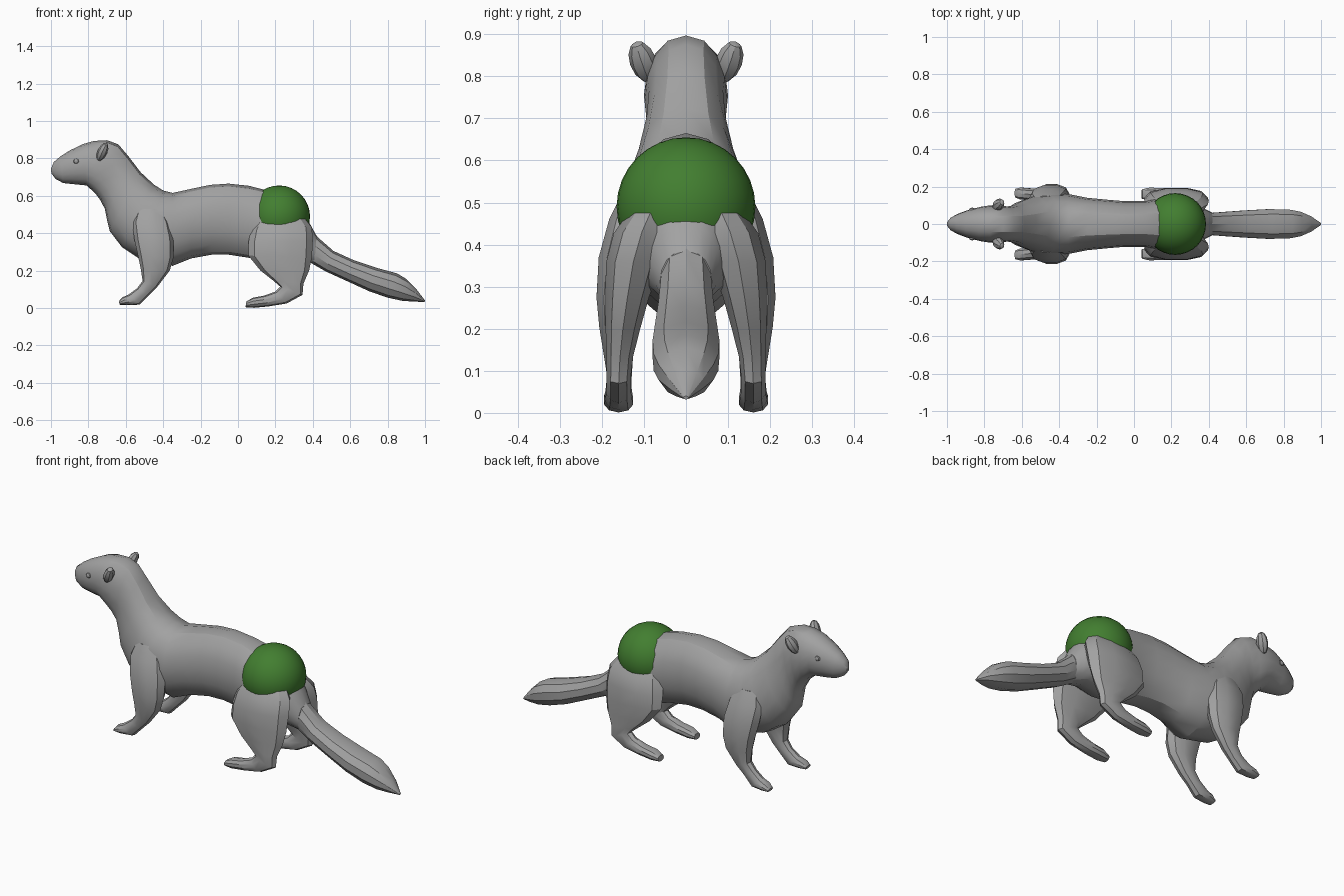
import bpy, bmesh, math
from mathutils import Vector


def material(name, rgb):
    m = bpy.data.materials.new(name)
    m.diffuse_color = (*rgb, 1)
    return m


GREY = material("grey fur", (0.36, 0.36, 0.36))
GREEN = material("green ball", (0.055, 0.21, 0.03))


def finish(obj, mat, angle=30):
    obj.data.materials.append(mat)
    bpy.ops.object.select_all(action='DESELECT')
    obj.select_set(True)
    bpy.context.view_layer.objects.active = obj
    bpy.ops.object.shade_smooth_by_angle(angle=math.radians(angle))


def loft(name, rings, sides, mirrored=False):
    """Skin oval rings: (x1, z1, x2, z2, y centre, half width), 1 and 2 being opposite edges."""
    bm = bmesh.new()
    loops = []
    for x1, z1, x2, z2, yc, w in rings:
        a, b = Vector((x1, yc, z1)), Vector((x2, yc, z2))
        mid, half = (a + b) / 2, (a - b) / 2
        loop = []
        for i in range(sides):
            t = 2 * math.pi * i / sides
            s = math.sin(t)
            side = math.copysign(abs(s) ** 0.85, s) * w
            loop.append(bm.verts.new(mid + half * math.cos(t) + Vector((0, side, 0))))
        loops.append(loop)
    for p, q in zip(loops, loops[1:]):
        for i in range(sides):
            j = (i + 1) % sides
            bm.faces.new((p[i], p[j], q[j], q[i]))
    bm.faces.new(loops[0][::-1])
    bm.faces.new(loops[-1])
    bmesh.ops.recalc_face_normals(bm, faces=bm.faces)
    me = bpy.data.meshes.new(name)
    bm.to_mesh(me)
    bm.free()
    obj = bpy.data.objects.new(name, me)
    bpy.context.collection.objects.link(obj)
    if mirrored:
        mirror(obj)
    finish(obj, GREY)
    return obj


def mirror(obj):
    mod = obj.modifiers.new("mirror", 'MIRROR')
    mod.use_axis = (False, True, False)
    mod.use_clip = False


def ellipsoid(name, loc, scale, rot, mat, segs, rings, mirrored=False):
    bpy.ops.mesh.primitive_uv_sphere_add(segments=segs, ring_count=rings, radius=1)
    obj = bpy.context.object
    obj.name = name
    obj.scale, obj.rotation_euler, obj.location = scale, rot, loc
    bpy.ops.object.transform_apply(location=True, rotation=True, scale=True)
    if mirrored:
        mirror(obj)
    finish(obj, mat)
    return obj


# Head, neck and trunk: top edge, bottom edge, half width
body = [
    (-1.0, .745, -.998, .72, .010), (-.985, .78, -.975, .69, .034),
    (-.95, .81, -.935, .668, .054), (-.90, .842, -.88, .662, .074),
    (-.83, .876, -.81, .655, .092), (-.77, .893, -.765, .615, .100),
    (-.70, .897, -.735, .575, .098), (-.64, .875, -.712, .53, .094),
    (-.585, .81, -.70, .47, .100), (-.52, .725, -.685, .41, .120),
    (-.45, .66, -.62, .325, .148), (-.40, .628, -.53, .265, .165),
    (-.35, .615, -.35, .225, .160), (-.25, .637, -.25, .265, .140),
    (-.15, .658, -.14, .285, .130), (-.05, .665, -.05, .285, .122),
    (.06, .653, .06, .268, .122), (.13, .635, .13, .25, .134),
    (.22, .60, .22, .245, .140), (.32, .535, .32, .26, .115),
    (.385, .45, .375, .245, .080), (.42, .385, .41, .235, .062),
]
loft("body", [(a, b, c, d, 0, w) for a, b, c, d, w in body], 16)

# Tail sweeping down to a flattened tip
tail = [
    (.36, .46, .34, .27, .055), (.43, .375, .40, .235, .062),
    (.51, .305, .47, .195, .068), (.62, .255, .58, .145, .076),
    (.74, .215, .70, .09, .083), (.85, .185, .80, .055, .080),
    (.90, .155, .88, .038, .068), (.95, .105, .945, .034, .042),
    (1.0, .04, .998, .032, .006),
]
loft("tail", [(a, b, c, d, 0, w) for a, b, c, d, w in tail], 10)

# Front legs from shoulder to toes: front edge, rear edge, side position, half width
front_leg = [
    (-.54, .53, -.40, .53, .115, .035), (-.565, .46, -.365, .46, .130, .055),
    (-.555, .37, -.345, .37, .148, .062), (-.535, .28, -.345, .27, .160, .055),
    (-.52, .21, -.365, .20, .163, .045), (-.51, .145, -.43, .115, .160, .035),
    (-.54, .105, -.475, .07, .158, .030), (-.585, .072, -.525, .018, .160, .032),
    (-.62, .056, -.59, .015, .163, .033), (-.638, .035, -.632, .017, .165, .024),
]
loft("front_leg", front_leg, 10, True)

# Hind legs from thigh to long flat foot
hind_leg = [
    (.10, .475, .36, .475, .085, .055), (.07, .42, .395, .43, .105, .070),
    (.055, .35, .40, .36, .125, .068), (.055, .28, .395, .27, .140, .054),
    (.12, .20, .38, .20, .150, .043), (.19, .145, .35, .13, .157, .033),
    (.225, .115, .345, .07, .160, .030), (.20, .088, .26, .024, .160, .031),
    (.14, .066, .16, .008, .160, .034), (.08, .055, .085, .001, .160, .036),
    (.045, .035, .04, .004, .160, .026),
]
loft("hind_leg", hind_leg, 10, True)

# Ears and eyes, mirrored across the head
ellipsoid("ear", (-.725, .102, .835), (.026, .032, .055), (math.radians(-18), math.radians(25), 0),
          GREY, 8, 6, True)
ellipsoid("eye", (-.865, .078, .785), (.016, .010, .013), (0, 0, 0), GREY, 8, 6, True)

# Smooth ball sunk into the rump
ellipsoid("rump_ball", (.22, 0, .49), (.165, .165, .165), (0, 0, 0), GREEN, 32, 16)
